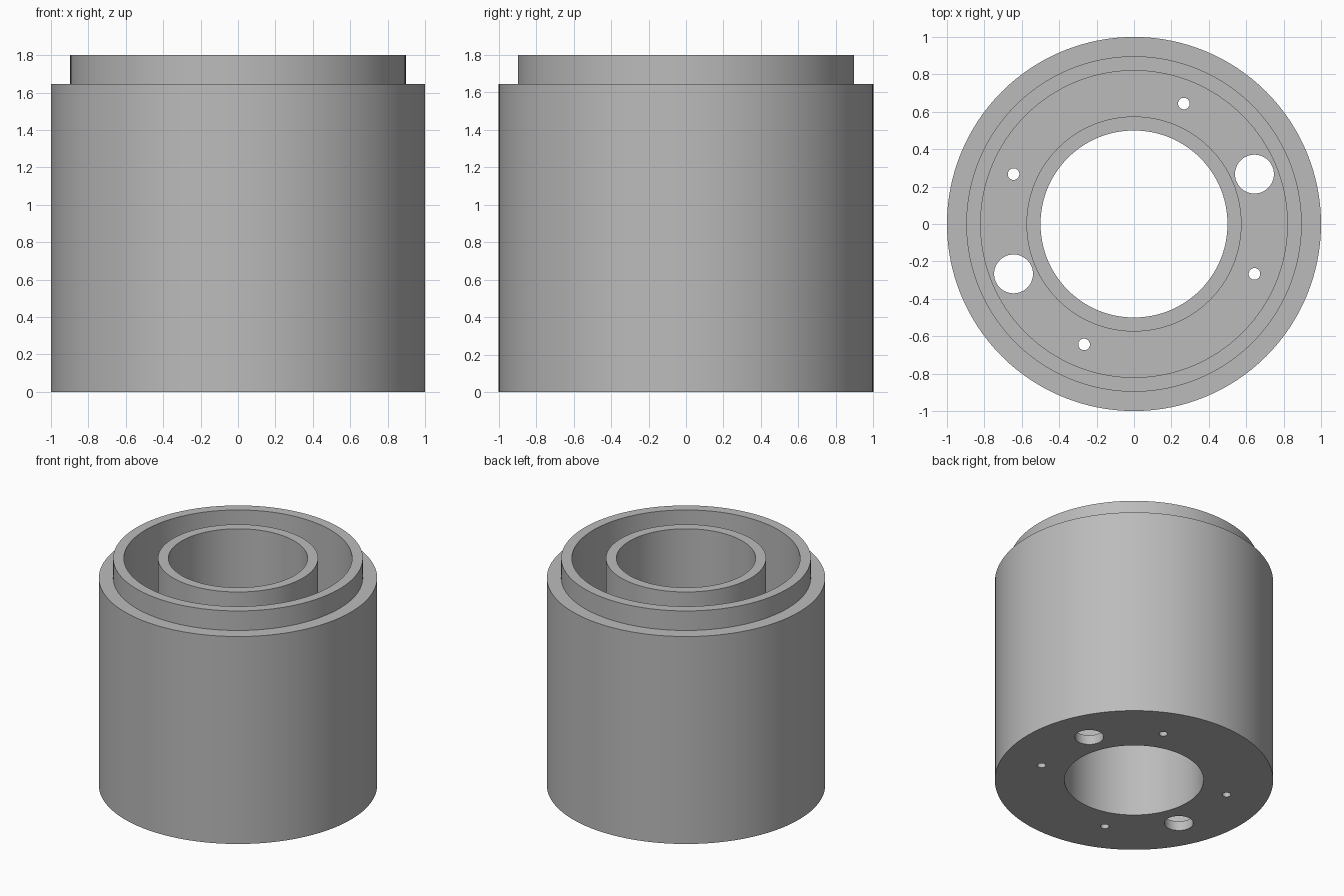
import bpy, bmesh, math
from mathutils import Matrix

if "Cube" in bpy.data.objects:
    bpy.data.objects.remove(bpy.data.objects["Cube"], do_unlink=True)

SEGMENTS = 128
HEIGHT, STEP, FLOOR = 1.8, 1.645, 0.075
BORE, HUB, WALL, RIM, BODY = 0.5, 0.575, 0.82, 0.897, 1.0

grey = bpy.data.materials.new("plain grey")
grey.use_nodes = True
colour = (0.5, 0.5, 0.5, 1)
grey.diffuse_color = colour
grey.node_tree.nodes["Principled BSDF"].inputs["Base Color"].default_value = colour


def make_object(name, bm):
    bmesh.ops.recalc_face_normals(bm, faces=bm.faces)
    mesh = bpy.data.meshes.new(name)
    bm.to_mesh(mesh)
    bm.free()
    mesh.materials.append(grey)
    obj = bpy.data.objects.new(name, mesh)
    bpy.context.collection.objects.link(obj)
    return obj


# Stepped housing with an open ring channel, turned from one closed profile
profile = [(BORE, 0), (BODY, 0), (BODY, STEP), (RIM, STEP), (RIM, HEIGHT),
           (WALL, HEIGHT), (WALL, FLOOR), (HUB, FLOOR), (HUB, HEIGHT), (BORE, HEIGHT)]
bm = bmesh.new()
rings = []
for i in range(SEGMENTS):
    a = math.tau * i / SEGMENTS
    rings.append([bm.verts.new((r * math.cos(a), r * math.sin(a), z)) for r, z in profile])
for i, ring in enumerate(rings):
    following = rings[(i + 1) % SEGMENTS]
    for j in range(len(profile)):
        k = (j + 1) % len(profile)
        bm.faces.new((ring[j], following[j], following[k], ring[k]))
housing = make_object("housing", bm)

# Two large ports and four small screw holes through the channel floor
bm = bmesh.new()
for degrees, radius in ((22.5, 0.104), (67.5, 0.031), (157.5, 0.031)):
    for turn in (0, 180):
        a = math.radians(degrees + turn)
        place = Matrix.Translation((0.697 * math.cos(a), 0.697 * math.sin(a), FLOOR / 2))
        bmesh.ops.create_cone(bm, cap_ends=True, segments=48, radius1=radius,
                              radius2=radius, depth=FLOOR * 2, matrix=place)
cutter = make_object("floor_hole_cutter", bm)
cutter.hide_render = True
cutter.hide_set(True)

cut = housing.modifiers.new("floor holes", "BOOLEAN")
cut.operation = "DIFFERENCE"
cut.solver = "EXACT"
cut.object = cutter

# Apply the cut, then smooth the round walls and keep the rims sharp
bpy.ops.object.select_all(action="DESELECT")
housing.select_set(True)
bpy.context.view_layer.objects.active = housing
bpy.ops.object.modifier_apply(modifier=cut.name)
bpy.data.objects.remove(cutter, do_unlink=True)
bpy.ops.object.shade_smooth_by_angle(angle=math.radians(30))
